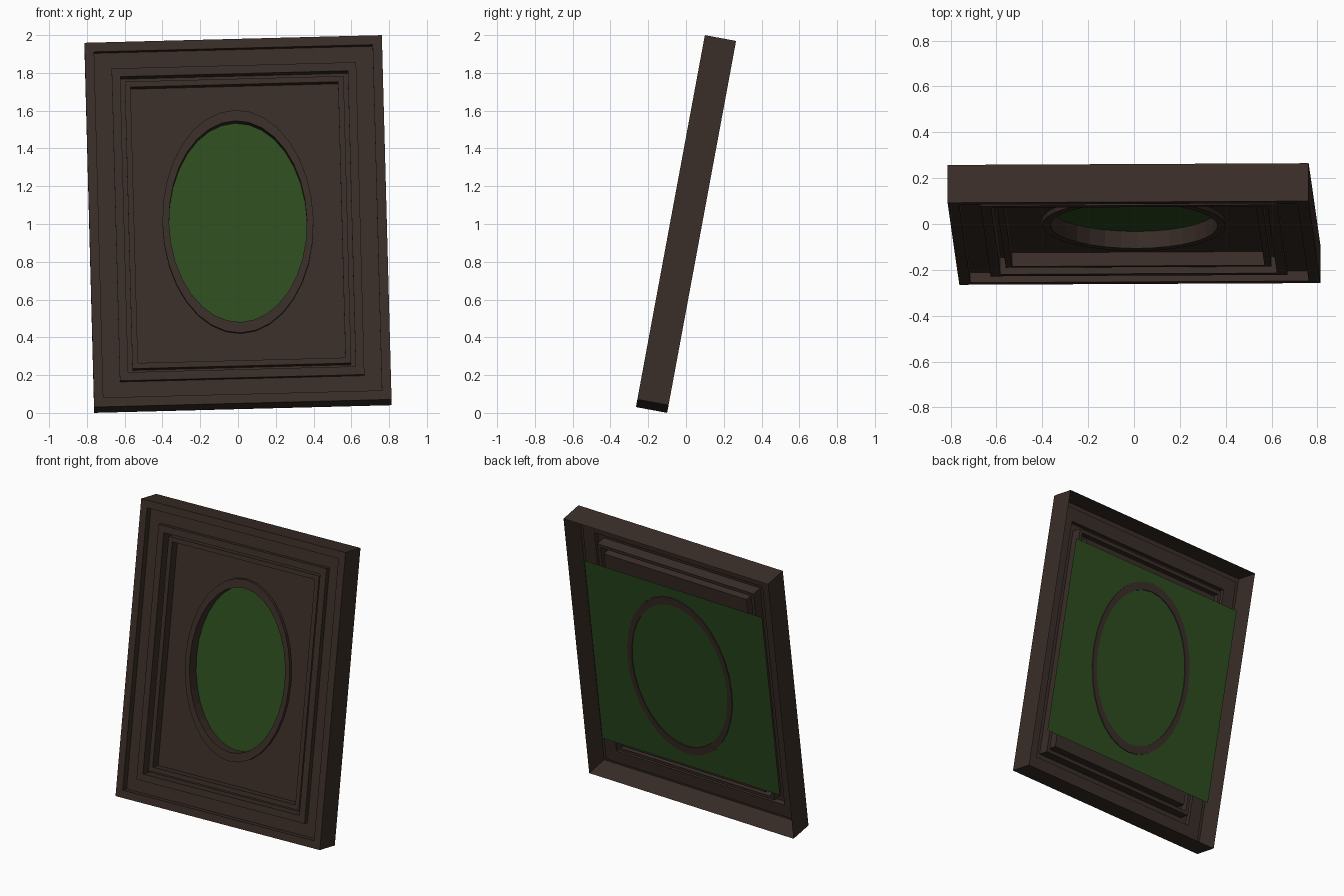
import bpy, bmesh, math
from mathutils import Matrix

if "Cube" in bpy.data.objects:
    bpy.data.objects.remove(bpy.data.objects["Cube"])

W, H, D = 1.575, 1.962, 0.168          # frame width, height, depth
TILT, ROLL = math.radians(10.5), math.radians(1.5)
POSE = (Matrix.Translation((0, 0, 1.0))
        @ Matrix.Rotation(-TILT, 4, 'X') @ Matrix.Rotation(-ROLL, 4, 'Y'))
F = -D / 2                             # local y of the front plane
OVAL_Z, SEG = 0.012, 32


def material(name, rgb):
    m = bpy.data.materials.new(name)
    m.diffuse_color = (*rgb, 1)
    m.use_nodes = True
    m.node_tree.nodes["Principled BSDF"].inputs["Base Color"].default_value = m.diffuse_color
    return m


wood = material("dark_wood", (0.042, 0.027, 0.021))
felt = material("green_backing", (0.027, 0.075, 0.014))


def finish(bm, name, mat):
    me = bpy.data.meshes.new(name)
    bm.to_mesh(me)
    bm.free()
    me.materials.append(mat)
    ob = bpy.data.objects.new(name, me)
    bpy.context.collection.objects.link(ob)
    ob.matrix_world = POSE
    return ob


def rect(bm, inset, depth):
    x, z = W / 2 - inset, H / 2 - inset
    return [bm.verts.new((sx * x, F + depth, sz * z))
            for sx, sz in ((-1, -1), (1, -1), (1, 1), (-1, 1))]


def oval(bm, a, b, y):
    return [bm.verts.new((a * math.cos(2 * math.pi * i / SEG), y,
                          OVAL_Z + b * math.sin(2 * math.pi * i / SEG)))
            for i in range(SEG)]


def bridge(bm, la, lb):
    n = len(la)
    for i in range(n):
        j = (i + 1) % n
        bm.faces.new((la[i], la[j], lb[j], lb[i]))


# Stepped moulding, open at the back: (inset, depth) from outside inwards
PROFILE = [(0, D), (0, 0), (0.05, 0), (0.05, 0.045), (0.14, 0.045),
           (0.14, 0.011), (0.185, 0.011), (0.185, 0.085), (0.208, 0.085),
           (0.208, 0.036), (0.238, 0.036), (0.238, 0.097)]
bm = bmesh.new()
loops = [rect(bm, i, d) for i, d in PROFILE]
for a, b in zip(loops, loops[1:]):
    bridge(bm, a, b)
finish(bm, "frame_moulding", wood)

# Flat inner panel with an oval opening
bm = bmesh.new()
edges = []
for loop in (rect(bm, *PROFILE[-1]), oval(bm, 0.395, 0.597, F + PROFILE[-1][1])):
    edges += [bm.edges.new((loop[i - 1], loop[i])) for i in range(len(loop))]
bmesh.ops.triangle_fill(bm, edges=edges, use_beauty=True, use_dissolve=False,
                        normal=(0, -1, 0))
finish(bm, "inner_panel", wood)

# Raised oval ring, passing through to the back
bm = bmesh.new()
section = [(0.40, 0.60, -0.01), (0.365, 0.542, -0.01),
           (0.365, 0.542, 0.071), (0.40, 0.60, 0.071)]
loops = [oval(bm, *s) for s in section]
for i in range(4):
    bridge(bm, loops[i], loops[(i + 1) % 4])
finish(bm, "oval_ring", wood)

# Green square sheet behind the panel
bm = bmesh.new()
S, CX, Y = 0.685, -0.015, 0.065
bm.faces.new([bm.verts.new((CX + sx * S, Y, sz * S))
              for sx, sz in ((-1, -1), (1, -1), (1, 1), (-1, 1))])
finish(bm, "backing_sheet", felt)
